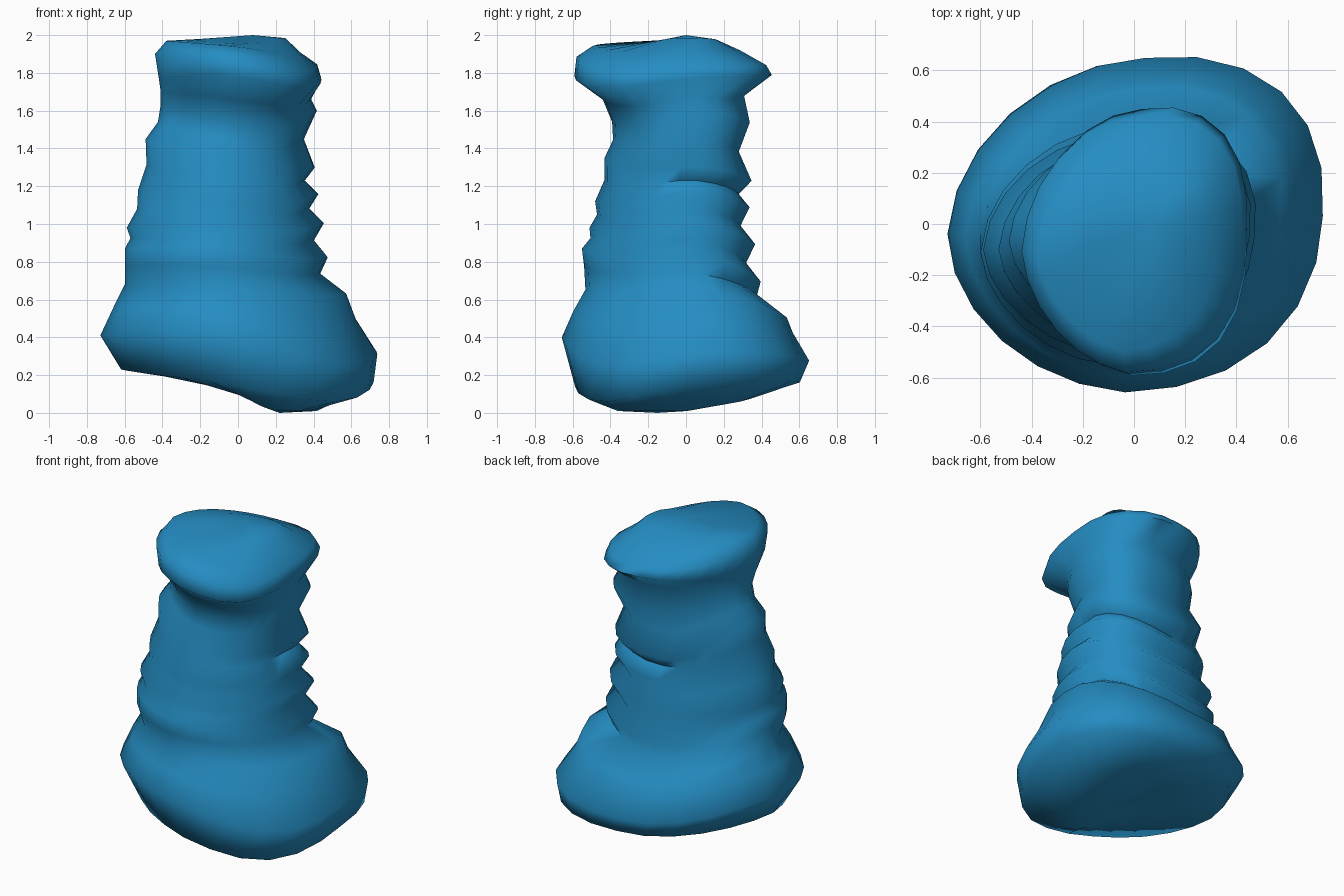
import bpy, bmesh, math

if "Cube" in bpy.data.objects:
    bpy.data.objects.remove(bpy.data.objects["Cube"])

SEGS = 24
SKEW = 0.06    # leans each oval slightly toward the back-right / front-left diagonal
SHIFT = 0.03   # fuller back-right, flatter front-left

# Each oval: left x,z  right x,z  front y,z  back y,z
base_rings = [
    (-.14, .18, .42, .03, -.38, .06, .35, .09),    # underside
    (-.62, .23, .71, .19, -.58, .17, .60, .16),
    (-.73, .41, .73, .34, -.65, .43, .65, .27),    # widest rim
    (-.66, .56, .62, .51, -.59, .56, .56, .42),
    (-.60, .68, .57, .64, -.53, .66, .53, .49),
    (-.60, .78, .43, .75, -.54, .78, .37, .61),
]
fold_ridges = [
    (-.60, .87, .47, .84, -.55, .88, .39, .68),
    (-.59, .98, .45, 1.02, -.51, .99, .36, .88),
    (-.53, 1.18, .42, 1.17, -.48, 1.13, .33, 1.08),
    (-.49, 1.45, .40, 1.31, -.43, 1.36, .34, 1.22),
    (-.41, 1.63, .41, 1.61, -.39, 1.55, .33, 1.53),
]
head_rings = [
    (-.41, 1.70, .38, 1.66, -.44, 1.67, .30, 1.68),
    (-.42, 1.77, .43, 1.78, -.58, 1.80, .45, 1.79),
    (-.44, 1.90, .41, 1.85, -.57, 1.90, .42, 1.84),
    (-.38, 1.97, .32, 1.91, -.49, 1.95, .28, 1.92),
    (-.20, 1.98, .24, 1.985, -.20, 1.96, .15, 1.975),
]


def oval(ring, bulge=0, drop=0):
    """Points of one oval; bulge and drop shape its front-right corner."""
    xl, zl, xr, zr, yf, zf, yb, zb = ring
    pts = []
    for i in range(SEGS):
        t = 2 * math.pi * i / SEGS
        c, s = math.cos(t - SKEW), math.sin(t + SKEW)
        corner = max(0, math.cos(t + math.pi / 4)) ** 4
        k = SHIFT * max(0, math.sin(2 * t))
        x = (xl + xr) / 2 + (xr - xl) / 2 * c + k + corner * bulge * .7
        y = (yf + yb) / 2 + (yb - yf) / 2 * s + k - corner * bulge * .7
        w = c * c / (c * c + s * s)
        z = w * (zr if c > 0 else zl) + (1 - w) * (zb if s > 0 else zf)
        pts.append((x, y, max(.01, z - drop * corner)))
    return pts


def valley(a, b):
    """Crease between two ridges, deepest around the right and back."""
    pts = []
    for i, (p, q) in enumerate(zip(a, b)):
        t = 2 * math.pi * i / SEGS
        fade = min(1, max(0, (math.cos(t - .9) + .5) / .8))
        depth = .025 + .04 * fade
        pts.append(((p[0] + q[0]) / 2 - depth * math.cos(t),
                    (p[1] + q[1]) / 2 - depth * math.sin(t),
                    (p[2] + q[2]) / 2))
    return pts


# Stack the ovals: flared base, folded middle, overhanging head
loops = [oval(r, bulge, drop) for r, bulge, drop in
         zip(base_rings, (0, .05, .05, .04, .02, 0), (.1, .12, .12, .08, .03, .03))]
ridges = [oval(r, .01, .04) for r in fold_ridges]
for a, b in zip(ridges, ridges[1:]):
    loops += [a, valley(a, b)]
loops.append(ridges[-1])
loops += [oval(r, bulge, drop) for r, bulge, drop in
          zip(head_rings, (.01, .07, .06, .03, 0), (.04, .07, .06, .03, 0))]

# Skin them and close both ends
bm = bmesh.new()
loops = [[bm.verts.new(p) for p in loop] for loop in loops]
for lo, hi in zip(loops, loops[1:]):
    for i in range(SEGS):
        j = (i + 1) % SEGS
        bm.faces.new((lo[i], lo[j], hi[j], hi[i]))
bottom = bm.verts.new((.22, -.15, 0))
top = bm.verts.new((.08, 0, 2))
for i in range(SEGS):
    j = (i + 1) % SEGS
    bm.faces.new((bottom, loops[0][j], loops[0][i]))
    bm.faces.new((top, loops[-1][i], loops[-1][j]))
bmesh.ops.recalc_face_normals(bm, faces=bm.faces[:])

mesh = bpy.data.meshes.new("folded_column")
bm.to_mesh(mesh)
bm.free()
column = bpy.data.objects.new("folded_column", mesh)
bpy.context.collection.objects.link(column)

blue = bpy.data.materials.new("blue")
blue.diffuse_color = (.018, .265, .54, 1)
blue.use_nodes = True
blue.node_tree.nodes["Principled BSDF"].inputs["Base Color"].default_value = blue.diffuse_color
mesh.materials.append(blue)

bpy.context.view_layer.objects.active = column
column.select_set(True)
bpy.ops.object.shade_smooth_by_angle(angle=math.radians(80))
